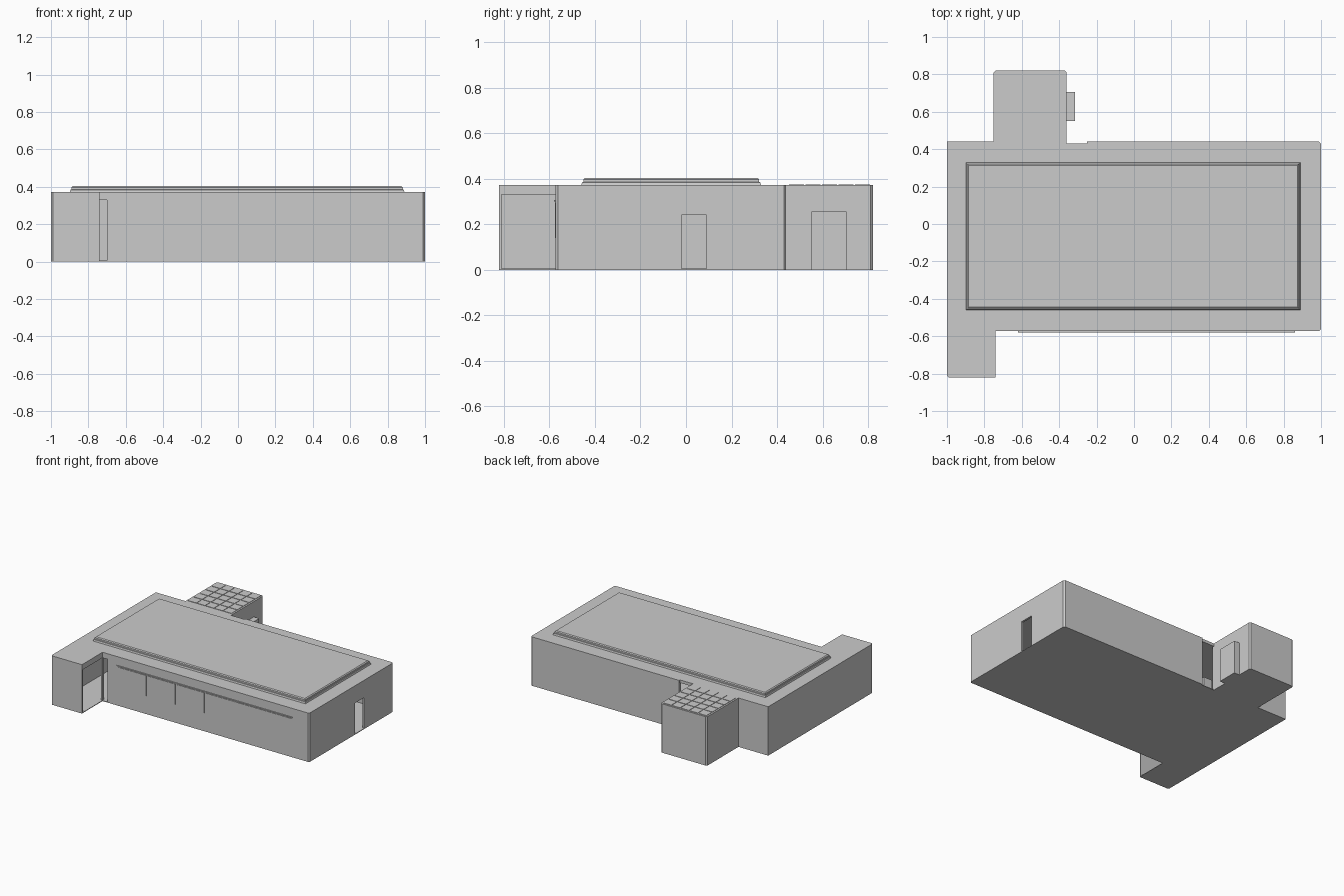
import bpy, bmesh
from mathutils import Vector

cube = bpy.data.objects.get("Cube")
if cube:
    bpy.data.objects.remove(cube, do_unlink=True)

# One plain concrete grey for everything
GREY = (0.6, 0.6, 0.6, 1)
concrete = bpy.data.materials.new("light_grey_concrete")
concrete.use_nodes = True
concrete.diffuse_color = GREY
shader = concrete.node_tree.nodes["Principled BSDF"]
shader.inputs["Base Color"].default_value = GREY
shader.inputs["Roughness"].default_value = 0.8

TOP = 0.372      # wall height
WALL = 0.015     # wall thickness
FRONT = -0.572   # main front wall plane


def finish(name, bm):
    bmesh.ops.recalc_face_normals(bm, faces=bm.faces)
    mesh = bpy.data.meshes.new(name)
    bm.to_mesh(mesh)
    bm.free()
    mesh.materials.append(concrete)
    obj = bpy.data.objects.new(name, mesh)
    bpy.context.collection.objects.link(obj)
    return obj


def add_box(bm, x, y, z):
    verts = bmesh.ops.create_cube(bm, size=1)["verts"]
    for v in verts:
        v.co = Vector([(r[0] + r[1]) / 2 + c * (r[1] - r[0])
                       for r, c in zip((x, y, z), v.co)])


def box(name, x, y, z):
    bm = bmesh.new()
    add_box(bm, x, y, z)
    return finish(name, bm)


def prism(name, outline, z0, z1, chamfer=0):
    bm = bmesh.new()
    face = bm.faces.new([bm.verts.new((x, y, z0)) for x, y in outline])
    up = bmesh.ops.extrude_face_region(bm, geom=[face])["geom"]
    for v in up:
        if isinstance(v, bmesh.types.BMVert):
            v.co.z = z1
    if chamfer:
        # Clip only the chosen outer vertical corners
        corners = [(-1, -0.82), (1, FRONT), (1, 0.44), (-0.36, 0.82), (-0.75, 0.82)]
        edges = [e for e in bm.edges
                 if abs(e.verts[0].co.z - e.verts[1].co.z) > 0.1
                 and any((e.verts[0].co.xy - Vector(c)).length < 0.001 for c in corners)]
        bmesh.ops.bevel(bm, geom=edges, offset=chamfer, segments=1, affect='EDGES')
    return finish(name, bm)


def cut(target, *ranges):
    cutter = box("cutter", *ranges)
    cutter.hide_render = True
    mod = target.modifiers.new("cut", 'BOOLEAN')
    mod.operation = 'DIFFERENCE'
    mod.solver = 'EXACT'
    mod.object = cutter
    bpy.context.view_layer.objects.active = target
    bpy.ops.object.modifier_apply(modifier=mod.name)
    bpy.data.objects.remove(cutter, do_unlink=True)


# Building shell with front and back wings
shell = prism("building_shell", [
    (-1, -0.82), (-0.74, -0.82), (-0.74, FRONT), (1, FRONT), (1, 0.44),
    (-0.25, 0.44), (-0.25, 0.43), (-0.36, 0.43), (-0.36, 0.82),
    (-0.75, 0.82), (-0.75, 0.44), (-1, 0.44)], 0, TOP, 0.01)

# Hollow rooms, then the porch, side door and rear entrance
inside = (0.005, 0.355)
cut(shell, (-1 + WALL, 1 - WALL), (FRONT + WALL, 0.415), inside)
cut(shell, (-1 + WALL, -0.7), (-0.81, FRONT + 0.03), (0.005, 0.33))
cut(shell, (0.95, 1.05), (-0.02, 0.09), (0.005, 0.24))
cut(shell, (-0.36, -0.25), (0.38, 0.5), (0.005, 0.35))

# Wall closing the porch side of the main room
box("porch_return_wall", (-0.755, -0.74), (FRONT, FRONT + WALL), (0.005, 0.355))
box("entrance_low_block", (-0.35, -0.28), (0.36, 0.42), (0.005, 0.08))

# Stepped raised roof panel, each level slightly inset
bm = bmesh.new()
levels = [(TOP - 0.002, 0), (0.384, 0.004), (0.385, 0.009), (0.397, 0.009), (0.403, 0.016)]
rings = []
for z, inset in levels:
    x0, x1, y0, y1 = -0.9 + inset, 0.89 - inset, -0.46 + inset, 0.33 - inset
    rings.append([bm.verts.new((x, y, z))
                  for x, y in ((x0, y0), (x1, y0), (x1, y1), (x0, y1))])
for low, high in zip(rings, rings[1:]):
    for i in range(4):
        j = (i + 1) % 4
        bm.faces.new((low[i], low[j], high[j], high[i]))
bm.faces.new(rings[0])
bm.faces.new(rings[-1])
finish("raised_roof_panel", bm)

# Row of front window panes
bm = bmesh.new()
for i in range(6):
    x = -0.605 + i * 0.2445
    add_box(bm, (x, x + 0.235), (FRONT - 0.004, FRONT + 0.002), (0.14, 0.295))
finish("front_window_panes", bm)

# Thin trim above the windows
box("window_head_trim", (-0.62, 0.86), (FRONT - 0.007, FRONT + 0.002), (0.3, 0.306))

# Paving tiles on the back wing roof
bm = bmesh.new()
N = 5
step_x, step_y = 0.37 / N, 0.36 / N
for i in range(N):
    for j in range(N):
        x, y = -0.74 + i * step_x, 0.45 + j * step_y
        add_box(bm, (x + 0.003, x + step_x - 0.003),
                (y + 0.003, y + step_y - 0.003), (TOP - 0.002, TOP + 0.003))
finish("back_wing_roof_tiles", bm)

# Projecting door surround on the back wing
box("back_wing_door", (-0.365, -0.315), (0.55, 0.705), (0, 0.255))
